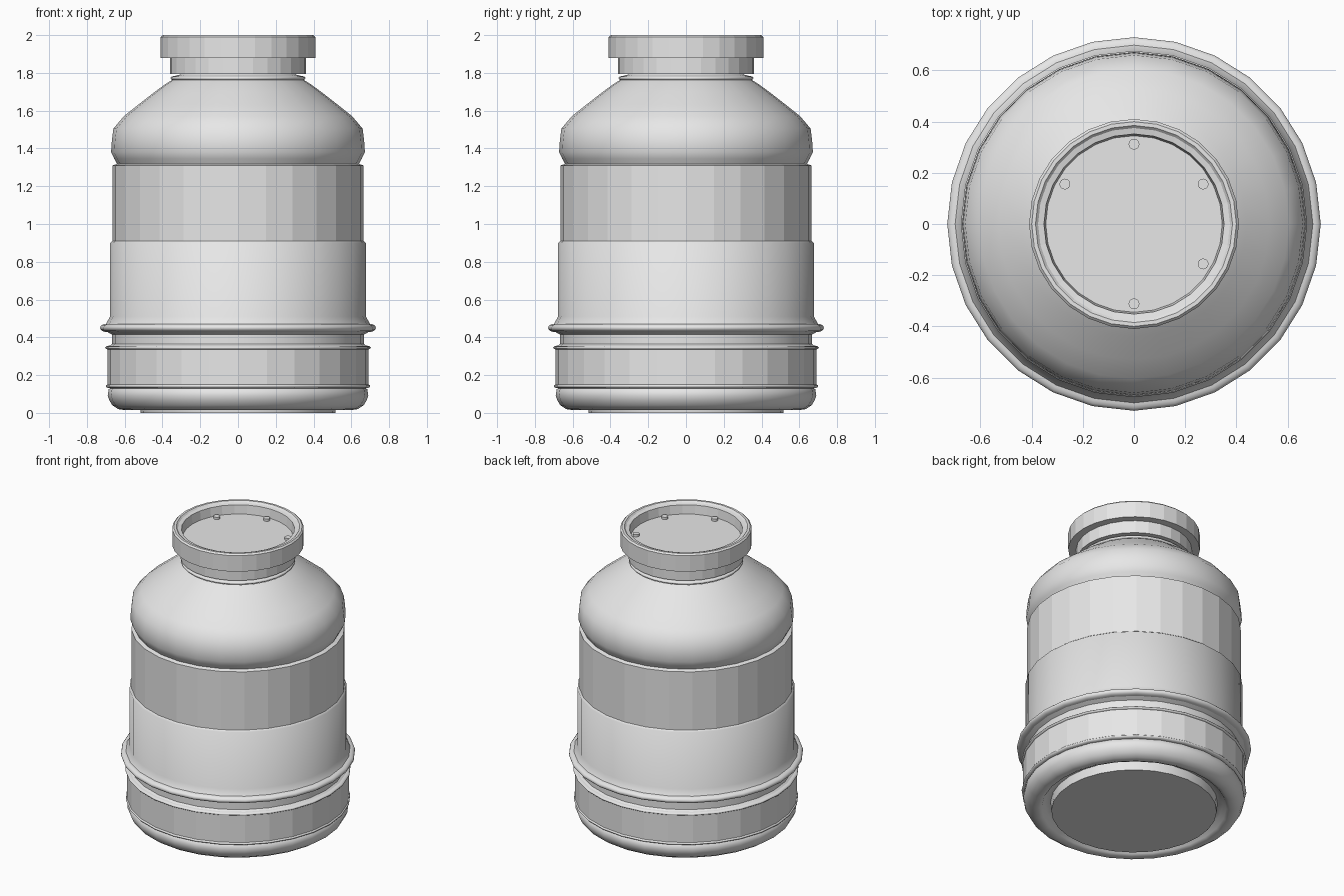
import bpy, bmesh, math

if "Cube" in bpy.data.objects:
    bpy.data.objects.remove(bpy.data.objects["Cube"])

SIDES = 28

grey = bpy.data.materials.new("light grey")
grey.diffuse_color = (0.8, 0.8, 0.8, 1)
grey.use_nodes = True
grey.node_tree.nodes["Principled BSDF"].inputs["Base Color"].default_value = grey.diffuse_color


def lathe(name, profile, smooth=True, close_bottom=False, close_top=False,
          sides=SIDES, center=(0, 0), sharp=None):
    """Spin (radius, height) points, listed from bottom to top, about a vertical axis."""
    bm = bmesh.new()
    rings = []
    for r, z in profile:
        rings.append([bm.verts.new((center[0] + r * math.cos(2 * math.pi * i / sides),
                                    center[1] + r * math.sin(2 * math.pi * i / sides), z))
                      for i in range(sides)])
    for a, b in zip(rings, rings[1:]):
        for i in range(sides):
            j = (i + 1) % sides
            bm.faces.new((a[i], a[j], b[j], b[i])).smooth = smooth
    if close_bottom:
        bm.faces.new(rings[0][::-1])
    if close_top:
        bm.faces.new(rings[-1])
    mesh = bpy.data.meshes.new(name)
    bm.to_mesh(mesh)
    bm.free()
    mesh.materials.append(grey)
    obj = bpy.data.objects.new(name, mesh)
    bpy.context.collection.objects.link(obj)
    if sharp:
        bpy.ops.object.select_all(action='DESELECT')
        obj.select_set(True)
        bpy.context.view_layer.objects.active = obj
        bpy.ops.object.shade_smooth_by_angle(angle=math.radians(sharp))
    return obj


def bead(z, r_in, r_out, half, steps=6):
    """Half-round bulge points from below to above."""
    return [(r_in + (r_out - r_in) * math.sin(math.pi * k / steps),
             z - half * math.cos(math.pi * k / steps)) for k in range(steps + 1)]


# Base: foot plug and rounded bottom rim
lathe("foot_plug", [(0.515, 0.0), (0.52, 0.06)], sharp=40, close_bottom=True)
lathe("base_rim", [(0.52, 0.06), (0.555, 0.055), (0.575, 0.025), (0.60, 0.015),
                   (0.635, 0.02), (0.665, 0.04), (0.68, 0.065), (0.69, 0.09),
                   (0.685, 0.125), (0.675, 0.132)])

# Lower band between two thin beads
lathe("lower_bead", bead(0.142, 0.675, 0.70, 0.012))
lathe("lower_band", [(0.692, 0.15), (0.692, 0.337)], smooth=False)
lathe("middle_bead", bead(0.345, 0.68, 0.703, 0.011))
lathe("groove", [(0.68, 0.355), (0.667, 0.365), (0.667, 0.415), (0.695, 0.43)], sharp=50)
lathe("main_bead", bead(0.45, 0.695, 0.73, 0.022, 8))

# Main wall: sleeve with a bevelled top, then the plain band
lathe("lower_sleeve", [(0.70, 0.47), (0.677, 0.51), (0.677, 0.90), (0.665, 0.91)])
lathe("upper_band", [(0.665, 0.91), (0.665, 1.31)], smooth=False)
lathe("band_ledge", [(0.665, 1.31), (0.64, 1.318)], smooth=False)

# Shoulder up to the neck
lathe("shoulder", [(0.64, 1.318), (0.655, 1.345), (0.672, 1.38), (0.668, 1.44),
                   (0.66, 1.505), (0.605, 1.57), (0.53, 1.63), (0.44, 1.70),
                   (0.385, 1.74), (0.35, 1.762)])
lathe("neck_ring", bead(1.772, 0.34, 0.357, 0.011))
lathe("neck", [(0.34, 1.783), (0.31, 1.79), (0.30, 1.80)])

# Lid with collar and sunken top plate
lathe("lid", [(0.30, 1.795), (0.36, 1.795), (0.36, 1.88), (0.41, 1.88), (0.41, 1.99),
              (0.40, 2.0), (0.385, 2.0), (0.375, 1.99), (0.352, 1.985),
              (0.345, 1.925)], smooth=False, close_top=True)

# Studs around the top plate, one position left open
for k, deg in enumerate((-90, -30, 30, 90, 150)):
    a = math.radians(deg)
    lathe(f"lid_stud_{k + 1}", [(0.021, 1.92), (0.021, 1.94)], close_top=True,
          sides=16, sharp=40, center=(0.312 * math.cos(a), 0.312 * math.sin(a)))
